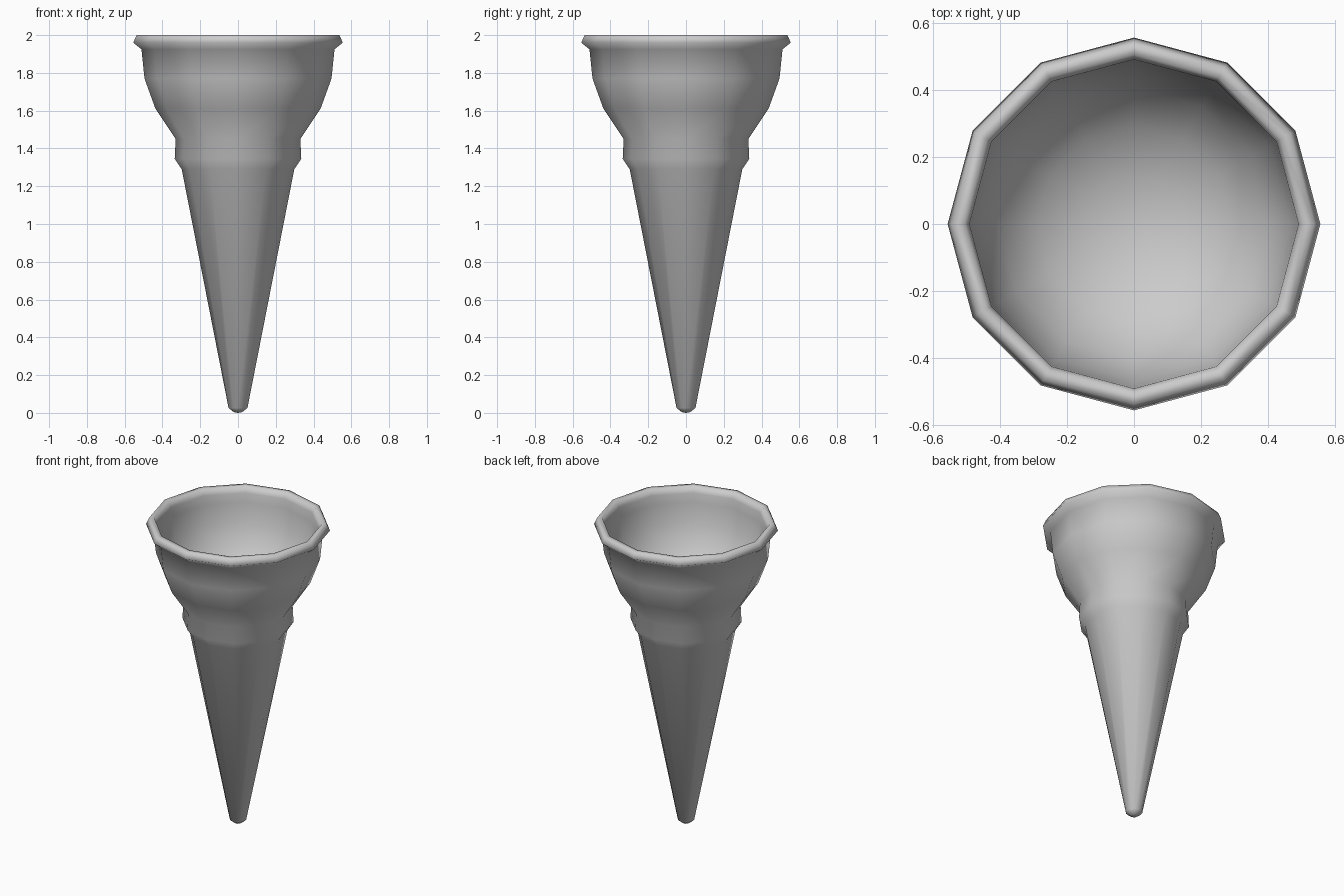
import bpy, bmesh, math

if "Cube" in bpy.data.objects:
    bpy.data.objects.remove(bpy.data.objects["Cube"])

SIDES = 12


def lathe(name, profile):
    """Revolve (radius, z) points around z; a radius of 0 makes a pole."""
    bm = bmesh.new()
    rings = []
    for r, z in profile:
        if r == 0:
            rings.append([bm.verts.new((0, 0, z))] * SIDES)
        else:
            rings.append([bm.verts.new((r * math.cos(math.tau * i / SIDES),
                                        r * math.sin(math.tau * i / SIDES), z))
                          for i in range(SIDES)])
    for a, b in zip(rings, rings[1:]):
        for i in range(SIDES):
            j = (i + 1) % SIDES
            bm.faces.new(list(dict.fromkeys((a[i], a[j], b[j], b[i]))))
    bmesh.ops.recalc_face_normals(bm, faces=bm.faces)
    for f in bm.faces:
        f.smooth = True
    mesh = bpy.data.meshes.new(name)
    bm.to_mesh(mesh)
    bm.free()
    obj = bpy.data.objects.new(name, mesh)
    bpy.context.collection.objects.link(obj)
    return obj


# Tapered stem, collar, flared cup and rolled rim
outside = [(0, 0), (0.022, 0.004), (0.05, 0.026), (0.298, 1.29),
           (0.335, 1.345), (0.33, 1.45), (0.437, 1.61), (0.495, 1.77),
           (0.511, 1.925), (0.555, 1.96), (0.537, 2.0)]
# Inner lip and rounded hollow
inside = [(0.505, 2.0), (0.49, 1.96), (0.487, 1.9), (0.465, 1.77),
          (0.405, 1.62), (0.29, 1.51), (0.15, 1.45), (0, 1.43)]

lathe("cone_cup", outside + inside)
